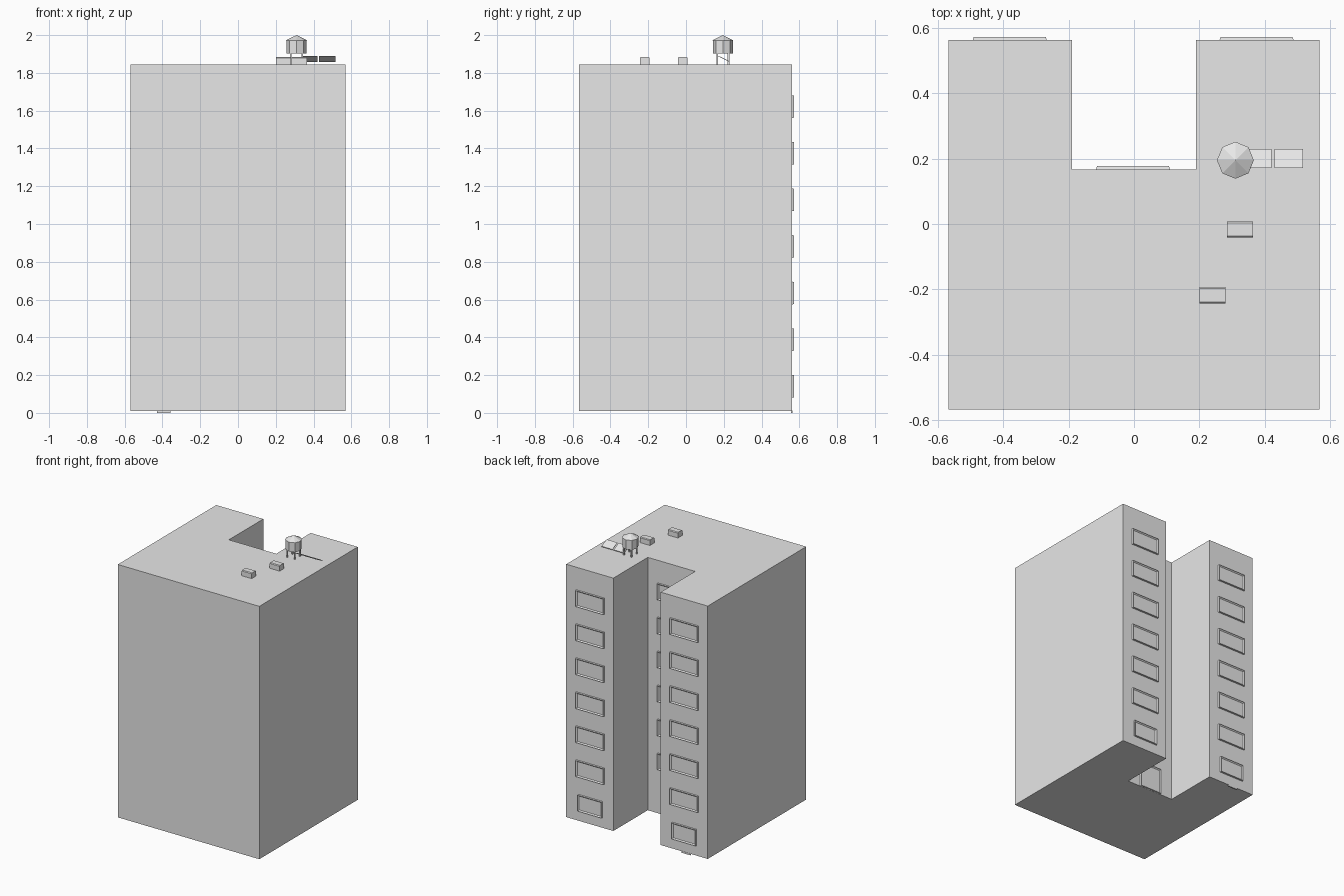
import bpy, bmesh, math
from mathutils import Vector, Matrix

if "Cube" in bpy.data.objects:
    bpy.data.objects.remove(bpy.data.objects["Cube"])

grey = bpy.data.materials.new("plain_grey")
grey.diffuse_color = (0.8, 0.8, 0.8, 1)
grey.use_nodes = True
grey.node_tree.nodes["Principled BSDF"].inputs["Base Color"].default_value = grey.diffuse_color


def finish(name, bm):
    bmesh.ops.recalc_face_normals(bm, faces=bm.faces)
    mesh = bpy.data.meshes.new(name)
    bm.to_mesh(mesh)
    bm.free()
    mesh.materials.append(grey)
    obj = bpy.data.objects.new(name, mesh)
    bpy.context.collection.objects.link(obj)
    return obj


def add_box(bm, x0, x1, y0, y1, z0, z1):
    m = Matrix.Translation(((x0 + x1) / 2, (y0 + y1) / 2, (z0 + z1) / 2))
    m = m @ Matrix.Diagonal((x1 - x0, y1 - y0, z1 - z0, 1))
    return bmesh.ops.create_cube(bm, size=1, matrix=m)["verts"]


# U-shaped tower block with a courtyard open to the back
BASE, ROOF = 0.01, 1.845
outline = [(-.568, -.567), (.568, -.567), (.568, .562), (.19, .562),
           (.19, .167), (-.19, .167), (-.19, .562), (-.568, .562)]
bm = bmesh.new()
face = bm.faces.new([bm.verts.new((x, y, BASE)) for x, y in outline])
top = bmesh.ops.extrude_face_region(bm, geom=[face])["geom"]
bmesh.ops.translate(bm, vec=(0, 0, ROOF - BASE),
                    verts=[v for v in top if isinstance(v, bmesh.types.BMVert)])
finish("building_body", bm)


# Raised frame with sloped outer edges and a recessed pane, facing +y
def window(name, x, y, z0, z1, width):
    bm = bmesh.new()
    add_box(bm, x - width / 2, x + width / 2, y - .004, y + .010, z0, z1)
    bm.faces.ensure_lookup_table()
    front = max(bm.faces, key=lambda f: f.calc_center_median().y)
    for v in front.verts:
        v.co.x += -.005 if v.co.x > x else .005
        v.co.z += -.003 if v.co.z > (z0 + z1) / 2 else .003
    bmesh.ops.inset_region(bm, faces=[front], thickness=.011)
    bmesh.ops.translate(bm, vec=(0, -.008, 0), verts=front.verts)
    finish(name, bm)


for floor in range(7):
    z = .08 + floor * .2467
    width = .20 if floor == 0 else .23
    window("left_wing_window", -.38, .562, z, z + .122, width)
    window("right_wing_window", .375, .562, z, z + .122, width)
    if floor:
        window("courtyard_window", -.003, .167, z, z + .122, width)
window("courtyard_door", -.003, .167, BASE, .202, .18)

# Small sill at the foot of the left wing
bm = bmesh.new()
add_box(bm, -.43, -.357, .555, .564, 0, .012)
finish("base_sill", bm)

# Rooftop vent units with chamfered tops
for x, y in ((.24, -.218), (.324, -.017)):
    bm = bmesh.new()
    add_box(bm, x - .04, x + .04, y - .025, y + .025, ROOF, ROOF + .04)
    edges = [e for e in bm.edges if all(v.co.z > ROOF + .02 for v in e.verts)
             and abs(e.verts[0].co.x - e.verts[1].co.x) > .01]
    bmesh.ops.bevel(bm, geom=edges, offset=.005, segments=1, affect='EDGES')
    finish("roof_vent", bm)

# Thin panels tilted down towards the back
for x0, x1 in ((.335, .42), (.43, .517)):
    bm = bmesh.new()
    for v in add_box(bm, x0, x1, .172, .23, 1.886, 1.890):
        v.co.z -= (v.co.y - .172) * .48
    finish("solar_panel", bm)

# Eight-sided water tank with a conical lid on four legs
TX, TY = .31, .195
bm = bmesh.new()
rings = []
for radius, z in ((.053, 1.902), (.053, 1.972), (.0565, 1.972)):
    rings.append([bm.verts.new((TX + radius * math.cos(i * math.pi / 4),
                                TY + radius * math.sin(i * math.pi / 4), z))
                  for i in range(8)])
bm.faces.new(rings[0])
peak = bm.verts.new((TX, TY, 2.0))
for i in range(8):
    j = (i + 1) % 8
    for a, b in zip(rings, rings[1:]):
        bm.faces.new((a[i], a[j], b[j], b[i]))
    bm.faces.new((rings[2][i], rings[2][j], peak))
finish("water_tank", bm)

bm = bmesh.new()
for sx in (-1, 1):
    for sy in (-1, 1):
        x, y = TX + sx * .03, TY + sy * .03
        add_box(bm, x - .004, x + .004, y - .004, y + .004, ROOF, 1.904)
finish("tank_legs", bm)
